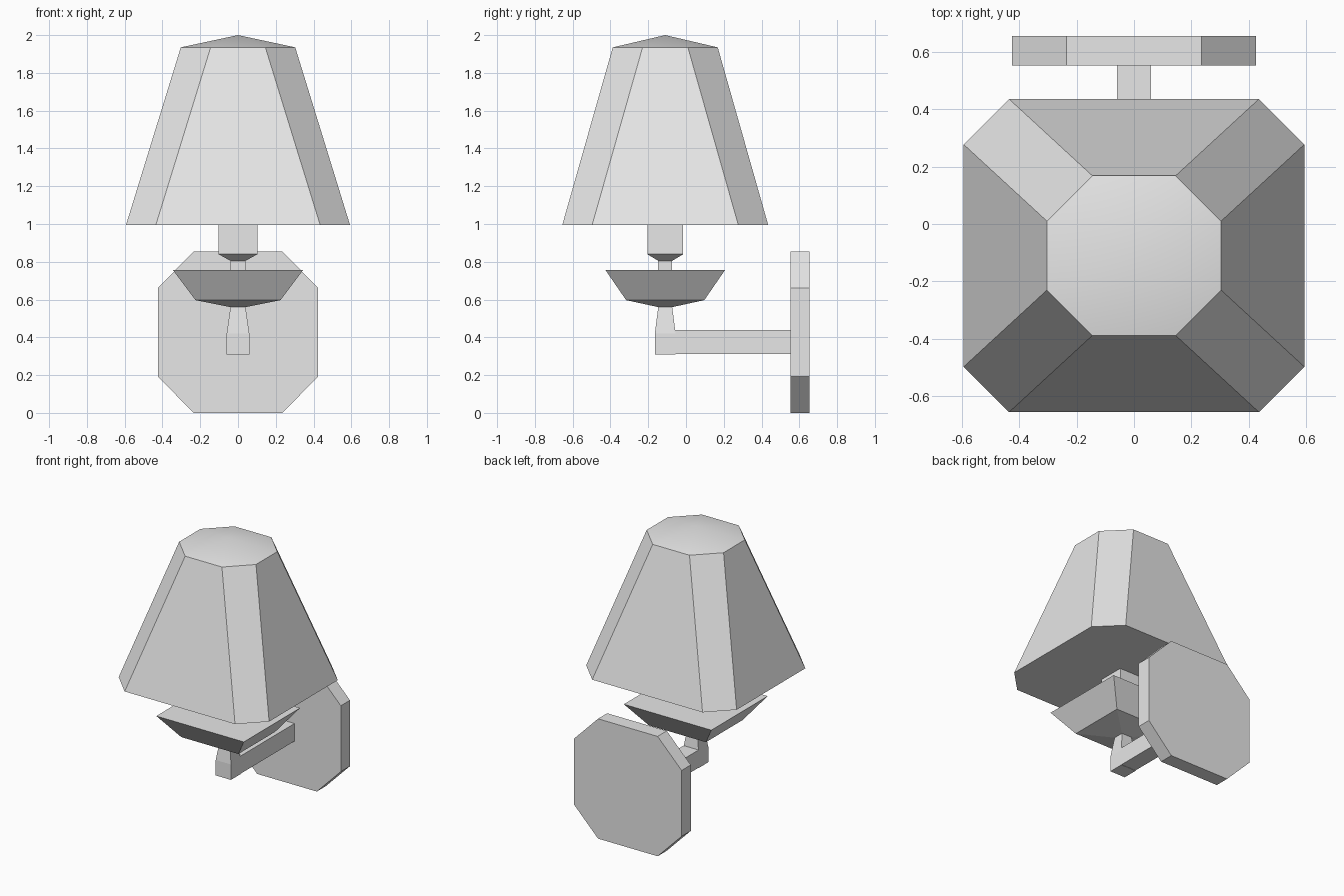
import bpy, bmesh, math

old = bpy.data.objects.get("Cube")
if old:
    bpy.data.objects.remove(old, do_unlink=True)

CENTRE_Y = -0.11   # axis of the lamp body

grey = bpy.data.materials.new("light_grey")
grey.use_nodes = True
grey.diffuse_color = (0.8, 0.8, 0.8, 1)
grey.node_tree.nodes["Principled BSDF"].inputs["Base Color"].default_value = grey.diffuse_color


def rect(hx, hy):
    return [(-hx, -hy), (hx, -hy), (hx, hy), (-hx, hy)]


def octagon(hx, hy, cx, cy):
    """Rectangle with cut corners; cx, cy are where the cuts begin."""
    return [(-cx, -hy), (cx, -hy), (hx, -cy), (hx, cy),
            (cx, hy), (-cx, hy), (-hx, cy), (-hx, -cy)]


def loft(name, sections, apex=None, upright=False):
    """Skin a stack of (height, outline) sections, closing both ends."""
    bm = bmesh.new()

    def place(x, y, h):
        return bm.verts.new((x, h, y) if upright else (x, y + CENTRE_Y, h))

    rings = [[place(x, y, h) for x, y in outline] for h, outline in sections]
    n = len(rings[0])
    for low, high in zip(rings, rings[1:]):
        for i in range(n):
            j = (i + 1) % n
            bm.faces.new((low[i], low[j], high[j], high[i]))
    bm.faces.new(rings[0][::-1])
    if apex is None:
        bm.faces.new(rings[-1])
    else:
        tip = place(0, 0, apex)
        for i in range(n):
            bm.faces.new((rings[-1][i], rings[-1][(i + 1) % n], tip))
    bmesh.ops.recalc_face_normals(bm, faces=bm.faces)
    mesh = bpy.data.meshes.new(name)
    bm.to_mesh(mesh)
    bm.free()
    mesh.materials.append(grey)
    obj = bpy.data.objects.new(name, mesh)
    bpy.context.collection.objects.link(obj)
    return obj


# Tapered shade with a shallow, softly shaded cap
shade = loft("lamp_shade", [
    (0.995, octagon(0.593, 0.545, 0.435, 0.387)),
    (1.935, octagon(0.303, 0.278, 0.145, 0.12)),
], apex=2.0)
bpy.ops.object.select_all(action='DESELECT')
shade.select_set(True)
bpy.context.view_layer.objects.active = shade
bpy.ops.object.shade_smooth_by_angle(angle=math.radians(30))

# Bulb socket and the neck below it
loft("socket", [
    (0.805, rect(0.04, 0.037)),
    (0.84, rect(0.103, 0.095)),
    (0.995, rect(0.103, 0.095)),
])
loft("neck", [(0.75, rect(0.04, 0.037)), (0.805, rect(0.04, 0.037))])

# Flared drip dish
loft("dish", [
    (0.56, rect(0.04, 0.037)),
    (0.597, rect(0.225, 0.207)),
    (0.757, rect(0.345, 0.317)),
])

# Upright stem rising from the arm
loft("stem", [
    (0.31, rect(0.06, 0.055)),
    (0.42, rect(0.06, 0.055)),
    (0.56, rect(0.04, 0.037)),
])

# Horizontal arm, run back into the wall plate
arm = [(x, z + 0.375) for x, z in rect(0.059, 0.063)]
loft("arm", [(CENTRE_Y + 0.05, arm), (0.56, arm)], upright=True)

# Wall plate with cut corners
plate = [(x, z + 0.427) for x, z in octagon(0.424, 0.427, 0.235, 0.235)]
loft("wall_plate", [(0.552, plate), (0.655, plate)], upright=True)
